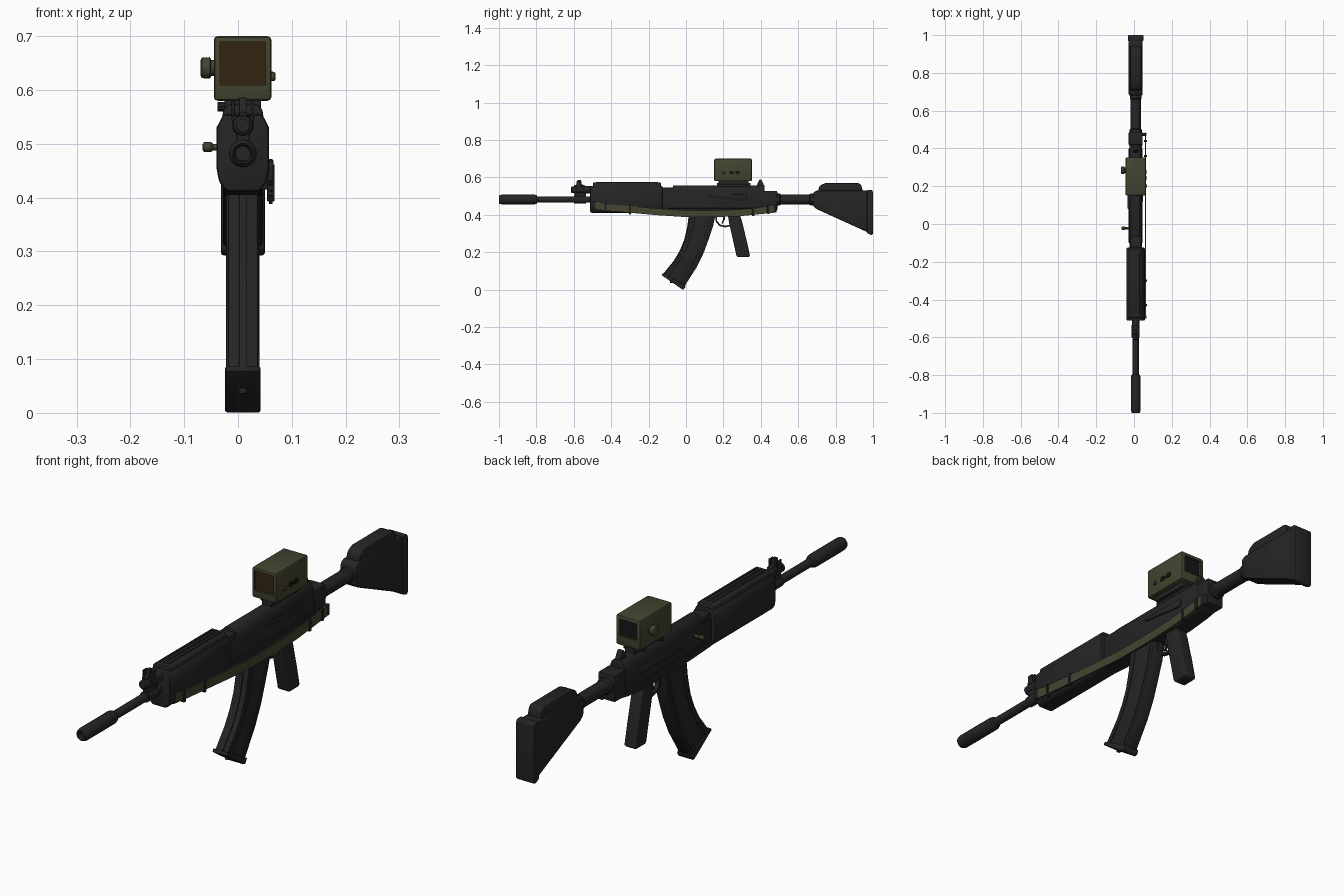
import bpy, bmesh, math
from mathutils import Matrix

CX = 0.009  # centre line of the body


def mat(name, r, g, b):
    m = bpy.data.materials.new(name)
    m.diffuse_color = (r, g, b, 1)
    return m


BLACK = mat("matte black", 0.018, 0.018, 0.019)
OLIVE = mat("dark olive", 0.058, 0.058, 0.030)
AMBER = mat("amber glass", 0.034, 0.019, 0.006)
DARK = mat("near black", 0.008, 0.008, 0.008)


def finish(name, bm, mats, bevel=0.0, seg=2):
    bmesh.ops.recalc_face_normals(bm, faces=bm.faces[:])
    if bevel:
        edges = [e for e in bm.edges if e.is_manifold and e.calc_face_angle(0) > math.radians(28)]
        bmesh.ops.bevel(bm, geom=edges, offset=bevel, segments=seg, profile=0.5,
                        affect='EDGES', clamp_overlap=True)
    me = bpy.data.meshes.new(name)
    bm.to_mesh(me)
    bm.free()
    ob = bpy.data.objects.new(name, me)
    bpy.context.collection.objects.link(ob)
    for m in mats:
        me.materials.append(m)
    bpy.ops.object.select_all(action='DESELECT')
    ob.select_set(True)
    bpy.context.view_layer.objects.active = ob
    bpy.ops.object.shade_smooth_by_angle(angle=math.radians(35))
    return ob


def prism(bm, a, b):
    """Joins two matching rings of points into a capped solid."""
    va, vb = [bm.verts.new(p) for p in a], [bm.verts.new(p) for p in b]
    n = len(a)
    bm.faces.new(va)
    bm.faces.new(vb[::-1])
    for i in range(n):
        bm.faces.new((va[i], vb[i], vb[(i + 1) % n], va[(i + 1) % n]))


def side(name, pts, x0, x1, m=BLACK, bevel=0.0, seg=2):
    """Side outline (y, z) extruded across x."""
    bm = bmesh.new()
    prism(bm, [(x0, y, z) for y, z in pts], [(x1, y, z) for y, z in pts])
    return finish(name, bm, [m], bevel, seg)


def section(name, pts, y0, y1, m=BLACK, bevel=0.0):
    """Half cross-section (half width, z) mirrored and extruded along y."""
    ring = [(CX + w, z) for w, z in pts] + [(CX - w, z) for w, z in reversed(pts)]
    bm = bmesh.new()
    prism(bm, [(x, y0, z) for x, z in ring], [(x, y1, z) for x, z in ring])
    return finish(name, bm, [m], bevel)


def box(name, x0, x1, y0, y1, z0, z1, m=BLACK, bevel=0.003):
    return side(name, [(y0, z0), (y1, z0), (y1, z1), (y0, z1)], x0, x1, m, bevel)


def lathe(name, prof, z, m=BLACK, axis='Y', at=(CX, 0), n=20):
    """Turned part: (position, radius) along y, or along x at the given y."""
    bm = bmesh.new()
    rings = []
    for p, r in prof:
        ring = []
        for i in range(n):
            a = 2 * math.pi * i / n
            u, v = r * math.cos(a), r * math.sin(a)
            ring.append(bm.verts.new((at[0] + u, p, z + v) if axis == 'Y' else (p, at[1] + u, z + v)))
        rings.append(ring)
    for a, b in zip(rings, rings[1:]):
        for i in range(n):
            bm.faces.new((a[i], b[i], b[(i + 1) % n], a[(i + 1) % n]))
    bm.faces.new(rings[0])
    bm.faces.new(rings[-1])
    return finish(name, bm, [m])


# Barrel, muzzle tube with hollow tip, gas tube
lathe("muzzle_tube", [(-0.985, 0.014), (-0.997, 0.016), (-1.0, 0.019), (-0.996, 0.023), (-0.985, 0.026),
                      (-0.81, 0.026), (-0.80, 0.023), (-0.795, 0.016)], 0.482)
lathe("barrel", [(-0.80, 0.0165), (-0.60, 0.0165), (-0.60, 0.021), (-0.535, 0.021), (-0.535, 0.0165),
                 (-0.45, 0.0165)], 0.482)
lathe("gas_tube", [(-0.615, 0.012), (-0.61, 0.018), (-0.57, 0.02), (-0.48, 0.02)], 0.534)
box("gas_block", CX - 0.012, CX + 0.012, -0.595, -0.535, 0.475, 0.55)
side("front_sight", [(-0.60, 0.545), (-0.53, 0.545), (-0.545, 0.56), (-0.56, 0.562), (-0.562, 0.586),
                     (-0.58, 0.586), (-0.585, 0.562), (-0.60, 0.558)], CX - 0.007, CX + 0.007, bevel=0.002)
for s in (-1, 1):
    box("front_sight_ear", CX + s * 0.018 - 0.003, CX + s * 0.018 + 0.003, -0.585, -0.56, 0.545, 0.58, bevel=0.002)
box("front_sight_base", CX - 0.021, CX + 0.021, -0.59, -0.55, 0.54, 0.552)

# Handguard and its raised top cover
section("handguard", [(0.030, 0.411), (0.044, 0.428), (0.049, 0.455), (0.049, 0.53), (0.036, 0.555)],
        -0.512, -0.125, bevel=0.007)
section("handguard_cover", [(0.040, 0.54), (0.036, 0.565), (0.026, 0.573)], -0.497, -0.135, bevel=0.004)
for s in (-1, 0, 1):
    box("cover_ridge", CX + s * 0.018 - 0.004, CX + s * 0.018 + 0.004, -0.48, -0.15, 0.568, 0.576, bevel=0.002)

# Receiver, top cover, rear block
side("receiver", [(-0.13, 0.412), (0.0, 0.405), (0.30, 0.402), (0.40, 0.412), (0.47, 0.425), (0.47, 0.525),
                  (-0.13, 0.525)], CX - 0.034, CX + 0.034, bevel=0.005)
section("receiver_cover", [(0.034, 0.50), (0.034, 0.525), (0.026, 0.546), (0.016, 0.557)], -0.07, 0.42, bevel=0.003)
box("sight_block", CX - 0.030, CX + 0.030, -0.13, -0.06, 0.51, 0.545, bevel=0.005)
box("rear_block", CX - 0.037, CX + 0.037, 0.415, 0.488, 0.422, 0.528, bevel=0.006)
box("side_rail", CX - 0.043, CX - 0.03, 0.08, 0.33, 0.475, 0.495)
box("receiver_lower_rib", CX - 0.037, CX + 0.037, -0.10, 0.40, 0.435, 0.445, bevel=0.002)
side("selector", [(0.12, 0.50), (0.32, 0.475), (0.33, 0.49), (0.32, 0.51), (0.12, 0.512)], CX + 0.03, CX + 0.039, bevel=0.002)
side("rear_sight", [(0.375, 0.55), (0.42, 0.55), (0.412, 0.57), (0.402, 0.588), (0.392, 0.588), (0.384, 0.57)],
     CX - 0.012, CX + 0.012, bevel=0.002)
lathe("charging_handle", [(-0.066, 0.005), (-0.063, 0.009), (-0.05, 0.009), (-0.046, 0.006), (-0.02, 0.006)],
      0.494, OLIVE, 'X', (0, -0.022), 12)

# Curved magazine with spine, side ribs and base plate
FRONT = [(0.022, 0.42), (0.012, 0.34), (-0.005, 0.267), (-0.028, 0.21), (-0.06, 0.155), (-0.122, 0.077)]
BACK = [(-0.008, 0.018), (0.06, 0.125), (0.096, 0.20), (0.12, 0.267), (0.145, 0.34), (0.162, 0.42)]
side("magazine", FRONT + BACK, CX - 0.028, CX + 0.028, bevel=0.004)


def blend(t):
    """Points between the front edge and the back edge."""
    return [(f[0] + (b[0] - f[0]) * t, f[1] + (b[1] - f[1]) * t) for f, b in zip(FRONT, BACK[::-1])]


for t0, t1 in ((0.10, 0.22), (0.78, 0.90)):
    side("magazine_rib", blend(t0) + blend(t1)[::-1], CX - 0.031, CX + 0.031, bevel=0.002)
side("magazine_spine", blend(-0.035) + blend(0.05)[::-1], CX - 0.007, CX + 0.007, bevel=0.002)
side("magazine_base", [(-0.131, 0.078), (-0.122, 0.088), (0.000, 0.020), (-0.010, 0.003), (-0.018, 0.0)],
     CX - 0.033, CX + 0.033, bevel=0.004)
box("magazine_button", CX - 0.008, CX + 0.008, -0.085, -0.068, 0.035, 0.05)

# Pistol grip, trigger and guard
side("pistol_grip", [(0.222, 0.41), (0.232, 0.35), (0.27, 0.18), (0.278, 0.174), (0.335, 0.174), (0.342, 0.182),
                     (0.325, 0.26), (0.298, 0.37), (0.285, 0.41)], CX - 0.025, CX + 0.025, bevel=0.012, seg=3)
side("trigger_guard", [(0.155, 0.405), (0.158, 0.365), (0.178, 0.340), (0.21, 0.333), (0.24, 0.34), (0.24, 0.348),
                       (0.21, 0.342), (0.183, 0.348), (0.167, 0.368), (0.165, 0.405)], CX - 0.009, CX + 0.009)
side("trigger", [(0.195, 0.405), (0.198, 0.375), (0.19, 0.355), (0.197, 0.355), (0.208, 0.375), (0.21, 0.405)],
     CX - 0.004, CX + 0.004)

# Stock tube, stock, cheek rest, butt pad
lathe("stock_tube", [(0.47, 0.033), (0.50, 0.033), (0.505, 0.027), (0.66, 0.027), (0.665, 0.031), (0.72, 0.031)], 0.482)
side("stock", [(0.68, 0.445), (0.70, 0.43), (0.975, 0.305), (0.975, 0.53), (0.70, 0.53), (0.68, 0.52)],
     CX - 0.037, CX + 0.037, bevel=0.008)
side("cheek_rest", [(0.705, 0.525), (0.945, 0.525), (0.938, 0.558), (0.925, 0.570), (0.745, 0.570), (0.715, 0.556)],
     CX - 0.031, CX + 0.031, bevel=0.009)
side("butt_pad", [(0.968, 0.302), (0.99, 0.292), (1.0, 0.296), (1.0, 0.525), (0.994, 0.533), (0.968, 0.533)],
     CX - 0.041, CX + 0.041, bevel=0.005)

# Optic mount and housing with recessed front and rear windows
box("optic_mount", CX - 0.034, CX + 0.034, 0.175, 0.335, 0.562, 0.584)
box("optic_rail", CX - 0.02, CX + 0.02, 0.165, 0.345, 0.545, 0.57)
for y in (0.20, 0.31):
    lathe("mount_screw", [(-0.038, 0.009), (-0.02, 0.009)], 0.569, BLACK, 'X', (0, y), 10)
bm = bmesh.new()
bmesh.ops.create_cube(bm, size=1, matrix=Matrix.Translation((0.0085, 0.252, 0.640)) @ Matrix.Diagonal((0.107, 0.202, 0.12, 1)))
bmesh.ops.bevel(bm, geom=bm.edges[:], offset=0.007, segments=2, profile=0.5, affect='EDGES')
bm.normal_update()
for s, idx, sill, inset in ((-1, 1, 0.609, 0.006), (1, 2, 0.617, 0.012)):
    f = max((f for f in bm.faces if f.normal.y * s > 0.99), key=lambda f: f.calc_area())
    bmesh.ops.inset_region(bm, faces=[f], thickness=inset)
    for v in f.verts:
        if v.co.z < 0.63:
            v.co.z = sill
    walls = bmesh.ops.extrude_discrete_faces(bm, faces=[f])["faces"]
    for w in walls:
        w.material_index = idx
        for v in w.verts:
            v.co.y -= s * 0.008
finish("optic_housing", bm, [OLIVE, AMBER, DARK])
lathe("optic_knob", [(-0.070, 0.013), (-0.067, 0.019), (-0.052, 0.020), (-0.050, 0.015), (-0.03, 0.015)],
      0.641, OLIVE, 'X', (0, 0.285), 16)
for y in (0.243, 0.276):
    box("optic_button", 0.055, 0.0665, y - 0.011, y + 0.011, 0.617, 0.634, DARK, 0.002)
lathe("optic_side_screw", [(0.05, 0.008), (0.068, 0.008), (0.070, 0.006)], 0.625, OLIVE, 'X', (0, 0.2), 12)

# Carrying strap hanging along the right side, with its clips
TOP = [(-0.495, 0.472), (-0.43, 0.458), (-0.30, 0.447), (-0.15, 0.434), (0.0, 0.424), (0.15, 0.424),
       (0.28, 0.428), (0.38, 0.438), (0.485, 0.455)]
LOW = [(y, z - (0.036 if abs(y) < 0.45 else 0.042)) for y, z in TOP]
side("strap", TOP + LOW[::-1], 0.058, 0.064, OLIVE)
for y, z in ((-0.30, 0.428), (-0.43, 0.438), (0.36, 0.418), (0.44, 0.43)):
    box("strap_clip", 0.054, 0.068, y - 0.006, y + 0.006, z - 0.025, z + 0.024, bevel=0.002)
for y, z in ((-0.492, 0.45), (0.475, 0.435)):
    box("strap_anchor", 0.03, 0.066, y - 0.008, y + 0.008, z - 0.02, z + 0.02, bevel=0.002)
